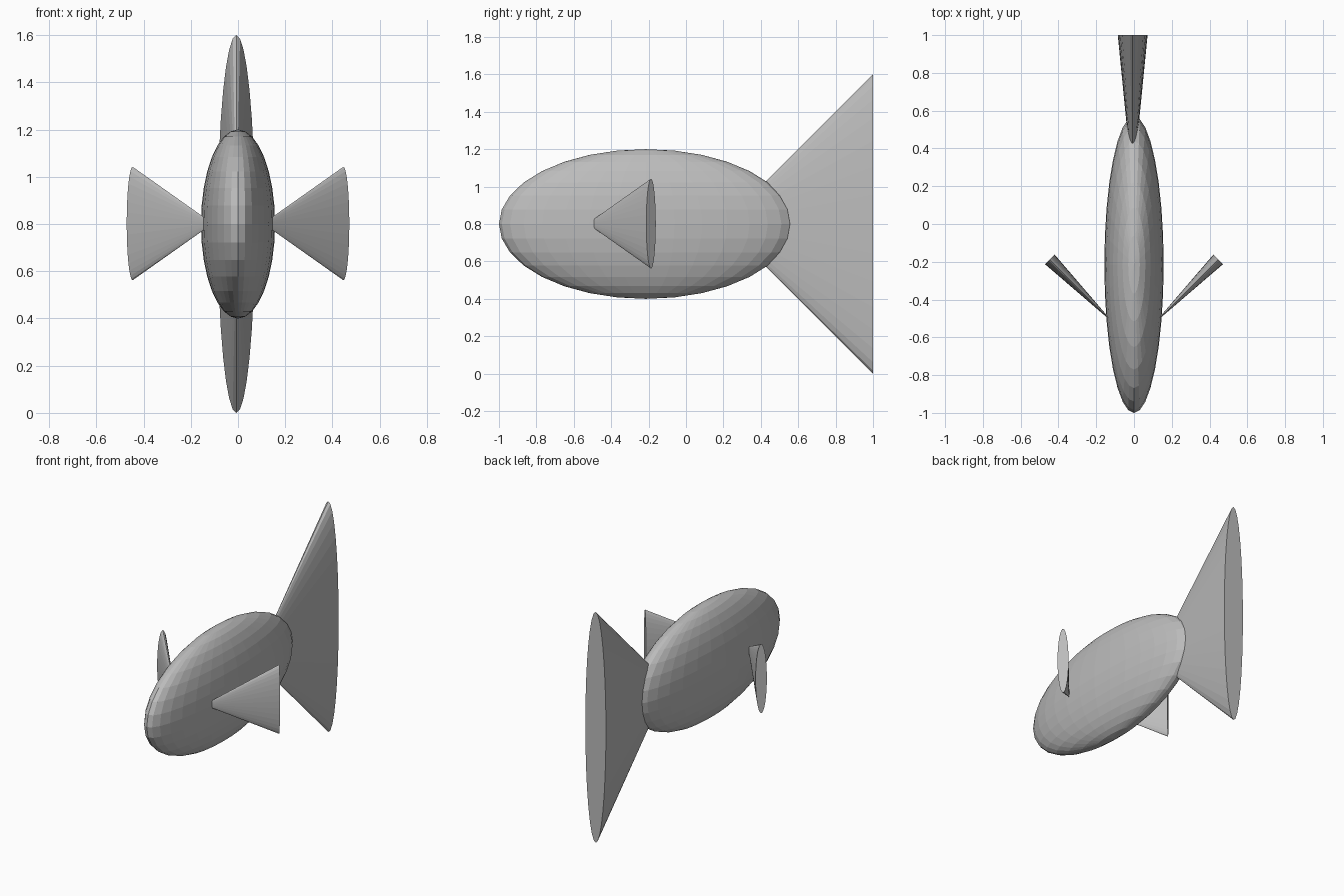
import bpy
import bmesh
from math import pi
from mathutils import Matrix, Vector

cube = bpy.data.objects.get("Cube")
if cube:
    bpy.data.objects.remove(cube, do_unlink=True)

# Single grey for every part
grey = bpy.data.materials.new("plain grey")
grey.use_nodes = True
colour = (0.5, 0.5, 0.5, 1)
grey.diffuse_color = colour
grey.node_tree.nodes["Principled BSDF"].inputs["Base Color"].default_value = colour


def finish(name, bm):
    """Turn a bmesh into a flat-shaded object."""
    bmesh.ops.recalc_face_normals(bm, faces=bm.faces)
    mesh = bpy.data.meshes.new(name)
    bm.to_mesh(mesh)
    bm.free()
    mesh.materials.append(grey)
    obj = bpy.data.objects.new(name, mesh)
    bpy.context.collection.objects.link(obj)
    return obj


def fin(name, base, half_thickness, half_height, depth, turn=0):
    """Flattened cone: upright oval base at `base`, tip forward, turned about z."""
    bm = bmesh.new()
    bmesh.ops.create_cone(bm, cap_ends=True, segments=32,
                          radius1=1, radius2=0, depth=1)
    bmesh.ops.translate(bm, verts=bm.verts, vec=(0, 0, 0.5))
    size = Matrix.Diagonal((half_thickness, half_height, depth, 1))
    place = (Matrix.Translation(Vector(base)) @ Matrix.Rotation(turn, 4, 'Z')
             @ Matrix.Rotation(pi / 2, 4, 'X'))
    bmesh.ops.remove_doubles(bm, verts=bm.verts, dist=0.0001)
    bm.transform(place @ size)
    return finish(name, bm)


# Body: a narrow, long ellipsoid
bm = bmesh.new()
bmesh.ops.create_uvsphere(bm, u_segments=32, v_segments=16, radius=1)
bm.transform(Matrix.Translation((0, -0.215, 0.8))
             @ Matrix.Diagonal((0.157, 0.785, 0.4, 1)))
finish("body", bm)

# Tail fin
fin("tail_fin", (-0.007, 1, 0.8), 0.079, 0.8, 0.8)

# Side fins, swept back and outwards
for side, name in ((1, "left_fin"), (-1, "right_fin")):
    fin(name, (side * 0.446, -0.187, 0.802), 0.036, 0.24, 0.48, -side * pi / 4)
